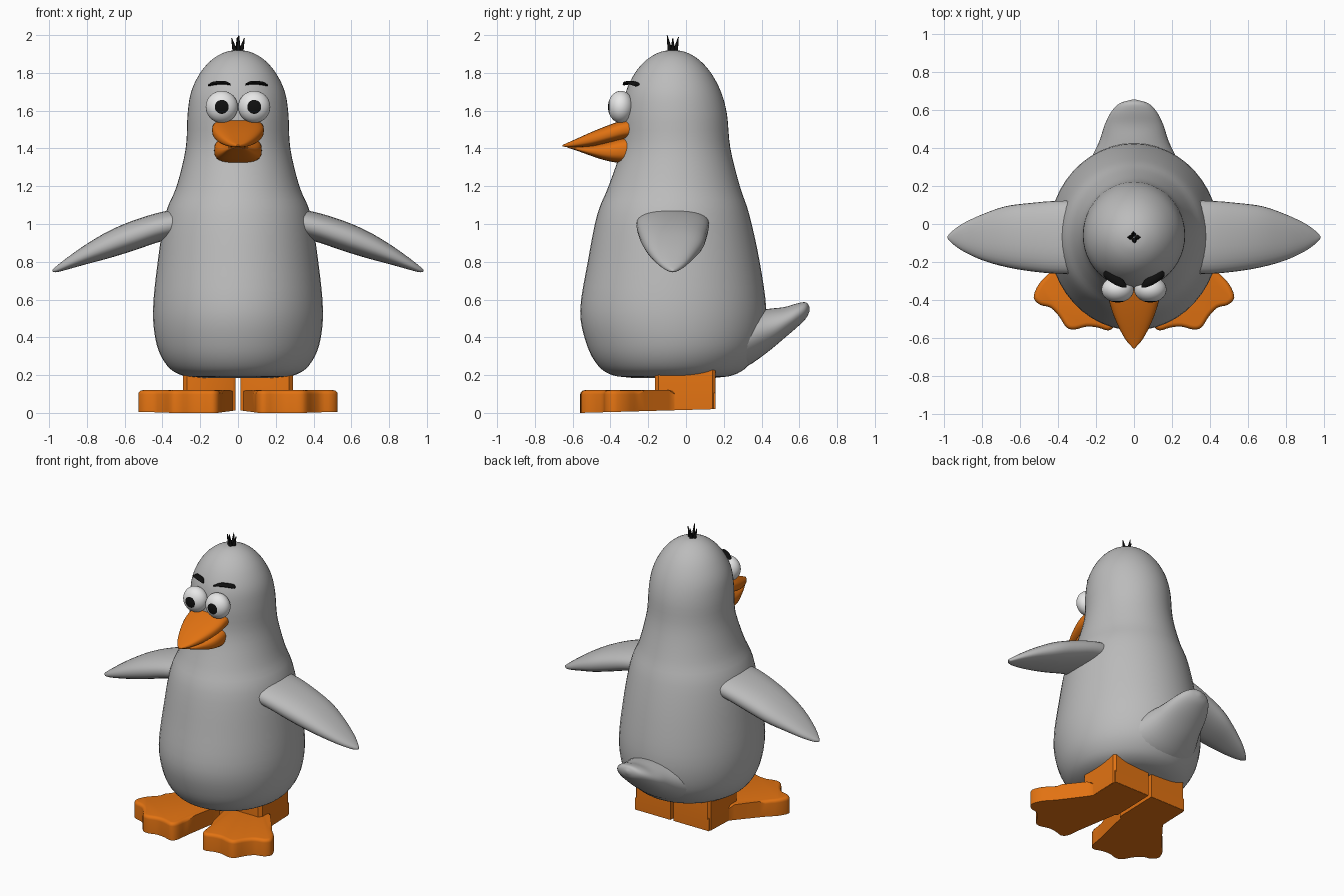
import bpy, bmesh, math
from mathutils import Matrix, Vector

if "Cube" in bpy.data.objects:
    bpy.data.objects.remove(bpy.data.objects["Cube"])


def material(name, rgb):
    m = bpy.data.materials.new(name)
    m.diffuse_color = (*rgb, 1)
    m.use_nodes = True
    m.node_tree.nodes["Principled BSDF"].inputs["Base Color"].default_value = m.diffuse_color
    return m


GREY = material("body grey", (0.5, 0.5, 0.5))
ORANGE = material("beak orange", (0.76, 0.17, 0.006))
WHITE = material("eye white", (0.8, 0.8, 0.8))
BLACK = material("black", (0.005, 0.005, 0.005))


def finish(name, bm, mats, mirror=False, angle=50):
    bmesh.ops.recalc_face_normals(bm, faces=bm.faces)
    me = bpy.data.meshes.new(name)
    bm.to_mesh(me)
    bm.free()
    for m in mats:
        me.materials.append(m)
    ob = bpy.data.objects.new(name, me)
    bpy.context.collection.objects.link(ob)
    bpy.ops.object.select_all(action='DESELECT')
    ob.select_set(True)
    bpy.context.view_layer.objects.active = ob
    bpy.ops.object.shade_smooth_by_angle(angle=math.radians(angle))
    if mirror:
        ob.modifiers.new("Mirror", 'MIRROR')
    return ob


def smooth_rows(rows, steps):
    """Catmull-Rom curve through rows of numbers."""
    p = [Vector(r) for r in rows]
    p = [2 * p[0] - p[1]] + p + [2 * p[-1] - p[-2]]
    out = []
    for i in range(1, len(p) - 2):
        a, b, c, d = p[i - 1:i + 3]
        for k in range(steps):
            t = k / steps
            out.append(0.5 * (2 * b + (c - a) * t + (2 * a - 5 * b + 4 * c - d) * t * t
                              + (3 * b - a - 3 * c + d) * t ** 3))
    return out + [p[-2]]


AXES = {'X': lambda t, a, b: (t, a, b),
        'Y': lambda t, a, b: (a, t, b),
        'Z': lambda t, a, b: (a, b, t)}


def loft(name, axis, rows, mat, n=32, power=2.0, steps=4, mirror=False):
    """Rows are (position, a_min, a_max, b_min, b_max) of rounded sections."""
    bm = bmesh.new()
    rings = []
    for t, a0, a1, b0, b1 in smooth_rows(rows, steps):
        ra, rb = max((a1 - a0) / 2, 0.001), max((b1 - b0) / 2, 0.001)
        ring = []
        for i in range(n):
            w = 2 * math.pi * i / n
            c, s = math.cos(w), math.sin(w)
            a = (a0 + a1) / 2 + ra * math.copysign(abs(c) ** (2 / power), c)
            b = (b0 + b1) / 2 + rb * math.copysign(abs(s) ** (2 / power), s)
            ring.append(bm.verts.new(AXES[axis](t, a, b)))
        rings.append(ring)
    for r, q in zip(rings, rings[1:]):
        for i in range(n):
            j = (i + 1) % n
            bm.faces.new((r[i], r[j], q[j], q[i]))
    bm.faces.new(rings[0])
    bm.faces.new(rings[-1])
    return finish(name, bm, [mat], mirror)


# Body and head: (z, half width, front y, back y)
body = [(0.185, 0.20, -0.28, 0.15), (0.20, 0.30, -0.39, 0.25), (0.25, 0.375, -0.465, 0.33),
        (0.36, 0.43, -0.525, 0.40), (0.54, 0.45, -0.56, 0.425), (0.80, 0.425, -0.52, 0.39),
        (1.05, 0.385, -0.47, 0.335), (1.20, 0.325, -0.41, 0.285), (1.40, 0.277, -0.345, 0.235),
        (1.58, 0.267, -0.337, 0.217), (1.70, 0.248, -0.318, 0.185), (1.80, 0.200, -0.27, 0.132),
        (1.87, 0.138, -0.208, 0.068), (1.91, 0.068, -0.138, -0.002), (1.922, 0.002, -0.072, -0.068)]
loft("body", 'Z', [(z, -w, w, f, b) for z, w, f, b in body], GREY, n=48)

# Tail
tail = [(0.10, 0.34, 0.205, 0.46), (0.20, 0.30, 0.205, 0.49), (0.32, 0.24, 0.245, 0.53),
        (0.43, 0.185, 0.32, 0.55), (0.52, 0.155, 0.395, 0.56), (0.59, 0.12, 0.455, 0.58),
        (0.635, 0.075, 0.50, 0.585), (0.655, 0.01, 0.54, 0.56)]
loft("tail", 'Y', [(y, -w, w, lo, hi) for y, w, lo, hi in tail], GREY)

# Wings
loft("wing", 'X', [
    (0.25, -0.26, 0.12, 0.94, 1.09), (0.40, -0.262, 0.122, 0.91, 1.065),
    (0.55, -0.248, 0.11, 0.86, 1.02), (0.68, -0.225, 0.092, 0.82, 0.965),
    (0.80, -0.19, 0.05, 0.788, 0.895), (0.90, -0.143, 0.003, 0.76, 0.825),
    (0.96, -0.10, -0.04, 0.745, 0.778), (0.982, -0.075, -0.065, 0.748, 0.758)],
    GREY, power=2.3, mirror=True)

# Beak halves
upper = [(-0.24, 0.13, 1.46, 1.552), (-0.32, 0.137, 1.45, 1.552), (-0.40, 0.132, 1.432, 1.527),
         (-0.50, 0.10, 1.412, 1.487), (-0.60, 0.05, 1.406, 1.442), (-0.655, 0.004, 1.41, 1.418)]
lower = [(-0.24, 0.12, 1.325, 1.47), (-0.34, 0.126, 1.323, 1.455), (-0.42, 0.115, 1.335, 1.432),
         (-0.50, 0.085, 1.36, 1.414), (-0.58, 0.05, 1.389, 1.408), (-0.63, 0.01, 1.405, 1.41)]
for name, rows in (("upper_beak", upper), ("lower_beak", lower)):
    loft(name, 'Y', [(y, -w, w, lo, hi) for y, w, lo, hi in rows], ORANGE, power=2.8)

# Eyes with the pupil as the front cap of faces
bm = bmesh.new()
bmesh.ops.create_uvsphere(bm, u_segments=32, v_segments=28, radius=1)
for f in bm.faces:
    f.material_index = 1 if f.calc_center_median().z > math.cos(math.radians(25.7)) else 0
bmesh.ops.transform(bm, verts=bm.verts, matrix=Matrix.Translation((0.086, -0.345, 1.62))
                    @ Matrix.Diagonal((0.085, 0.068, 0.085, 1))
                    @ Matrix.Rotation(math.radians(90), 4, 'X'))
finish("eye", bm, [WHITE, BLACK], mirror=True)

# Eyebrows
loft("eyebrow", 'X', [
    (0.04, -0.335, -0.318, 1.734, 1.744), (0.07, -0.332, -0.28, 1.738, 1.757),
    (0.11, -0.314, -0.26, 1.737, 1.757), (0.14, -0.294, -0.24, 1.732, 1.75),
    (0.16, -0.276, -0.255, 1.729, 1.737)], BLACK, n=10, mirror=True)

# Hair tuft: a ring of leaning spikes
bm = bmesh.new()
for dx, dy, top in ((-0.034, 0, 1.985), (0.034, 0, 1.985), (0.004, -0.03, 2.0), (-0.004, 0.03, 1.99)):
    base, tip = Vector((dx * 0.4, -0.07 + dy * 0.4, 1.905)), Vector((dx, -0.07 + dy, top))
    d = tip - base
    bmesh.ops.create_cone(bm, cap_ends=True, segments=8, radius1=0.015, radius2=0.002, depth=d.length,
                          matrix=Matrix.Translation((base + tip) / 2)
                          @ d.to_track_quat('Z', 'Y').to_matrix().to_4x4())
finish("hair_tuft", bm, [BLACK])


def slab(name, outline, z0, z1, radius):
    """Extruded outline with a rounded top edge; the sole rises to the heel."""
    bm = bmesh.new()
    verts = [bm.verts.new((x, y, z0 + 0.02 * (y + 0.56) / 0.715)) for x, y in outline]
    base = bm.faces.new(verts)
    up = bmesh.ops.extrude_face_region(bm, geom=[base], use_keep_orig=True)['geom']
    top = [v for v in up if isinstance(v, bmesh.types.BMVert)]
    for v in top:
        v.co.z = z1
    edges = [e for e in bm.edges if all(v in top for v in e.verts)]
    bmesh.ops.bevel(bm, geom=edges, offset=radius, segments=4, profile=0.5, affect='EDGES')
    return finish(name, bm, [ORANGE], mirror=True, angle=40)


# Webbed feet: three rounded toes, straight heel
toes = [(0.29, -0.06), (0.36, -0.15), (0.44, -0.25), (0.50, -0.315), (0.528, -0.385), (0.495, -0.425),
        (0.44, -0.44), (0.395, -0.485), (0.355, -0.545), (0.31, -0.555), (0.25, -0.54),
        (0.19, -0.545), (0.135, -0.56), (0.10, -0.53), (0.085, -0.44), (0.04, -0.22)]
outline = [tuple(p) for p in smooth_rows(toes, 3)]
slab("foot", outline + [(0.012, -0.08), (0.012, 0.155), (0.285, 0.155)], 0.0, 0.12, 0.022)

# Legs
slab("leg", [(0.012, -0.15), (0.03, -0.165), (0.27, -0.165), (0.29, -0.145),
             (0.29, 0.14), (0.275, 0.157), (0.012, 0.157)], 0.001, 0.25, 0.005)
